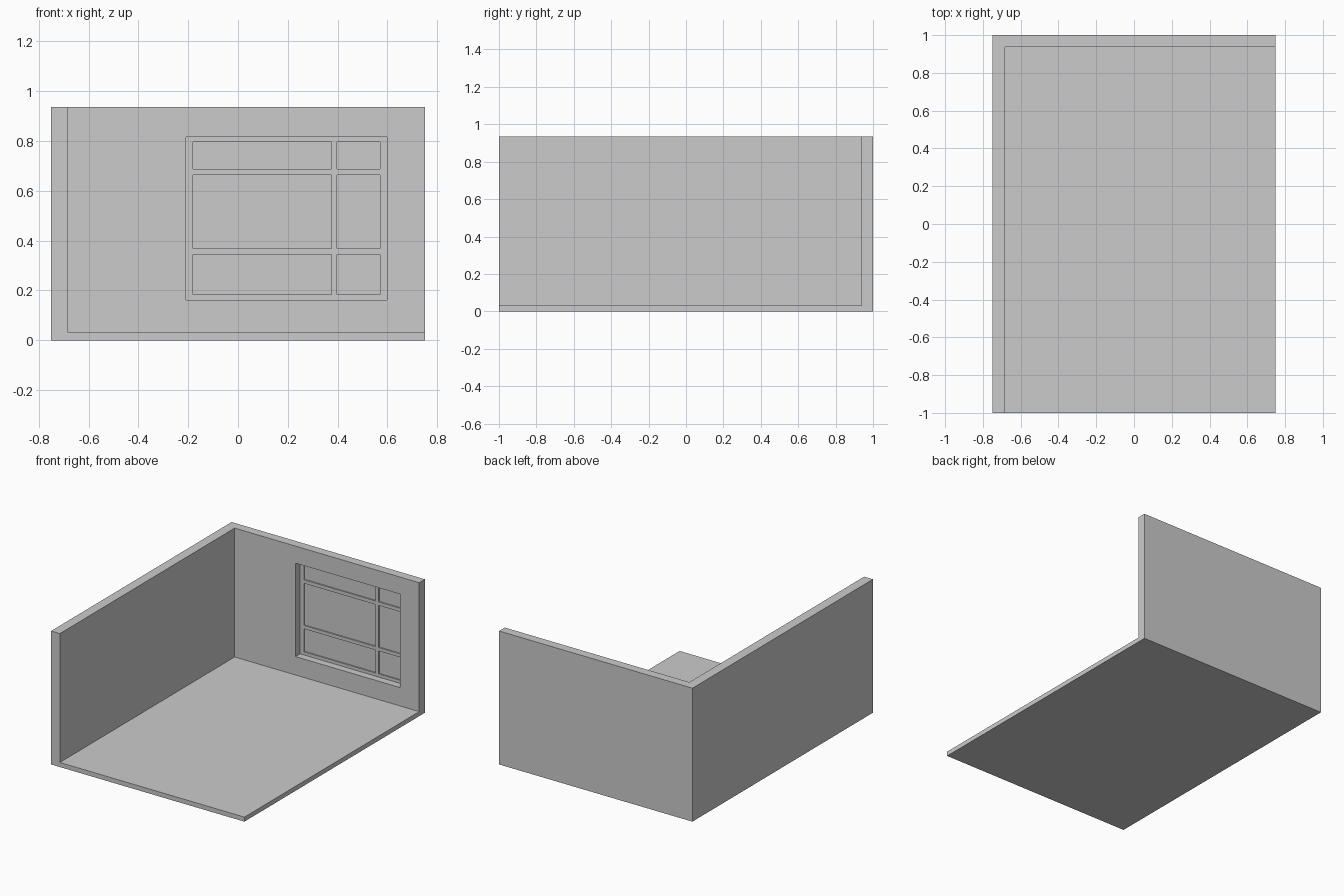
import bpy

if "Cube" in bpy.data.objects:
    bpy.data.objects.remove(bpy.data.objects["Cube"])

H = 0.936            # wall height
WALL_Y = 0.937       # inner face of back wall
RECESS_Y = 0.997     # back of the window recess
FRAME_Y = 0.988      # front of the window bars


def box(name, x, y, z):
    """Box from (min, max) pairs on each axis."""
    bpy.ops.mesh.primitive_cube_add(size=1)
    ob = bpy.context.object
    ob.name = ob.data.name = name
    lo, hi = zip(x, y, z)
    for v in ob.data.vertices:
        v.co = [hi[i] if v.co[i] > 0 else lo[i] for i in range(3)]
    return ob


def cut(target, cutter):
    """Subtract the cutter and remove it."""
    mod = target.modifiers.new("cut", 'BOOLEAN')
    mod.operation = 'DIFFERENCE'
    mod.solver = 'EXACT'
    mod.object = cutter
    cutter.hide_render = True
    bpy.context.view_layer.objects.active = target
    bpy.ops.object.modifier_apply(modifier=mod.name)
    bpy.data.objects.remove(cutter, do_unlink=True)


# Open room: floor, left wall and back wall as one solid
room = box("room_shell", (-0.75, 0.75), (-1, 1), (0, H))
cut(room, box("interior_cutter", (-0.682, 1.5), (-1.5, WALL_Y), (0.032, 1.5)))

# Blind window recess in the back wall
cut(room, box("window_cutter", (-0.209, 0.599), (0.8, RECESS_Y), (0.161, 0.816)))

# Window bars: full-height stiles with rails between them
stiles = [(-0.209, -0.181), (0.375, 0.398), (0.571, 0.599)]
rails = [(0.161, 0.183), (0.344, 0.368), (0.663, 0.688), (0.797, 0.816)]
depth = (FRAME_Y, RECESS_Y)
for i, x in enumerate(stiles):
    box(f"window_stile_{i + 1}", x, depth, (0.161, 0.816))
for left, right in zip(stiles, stiles[1:]):
    for z in rails:
        box("window_rail", (left[1], right[0]), depth, z)
